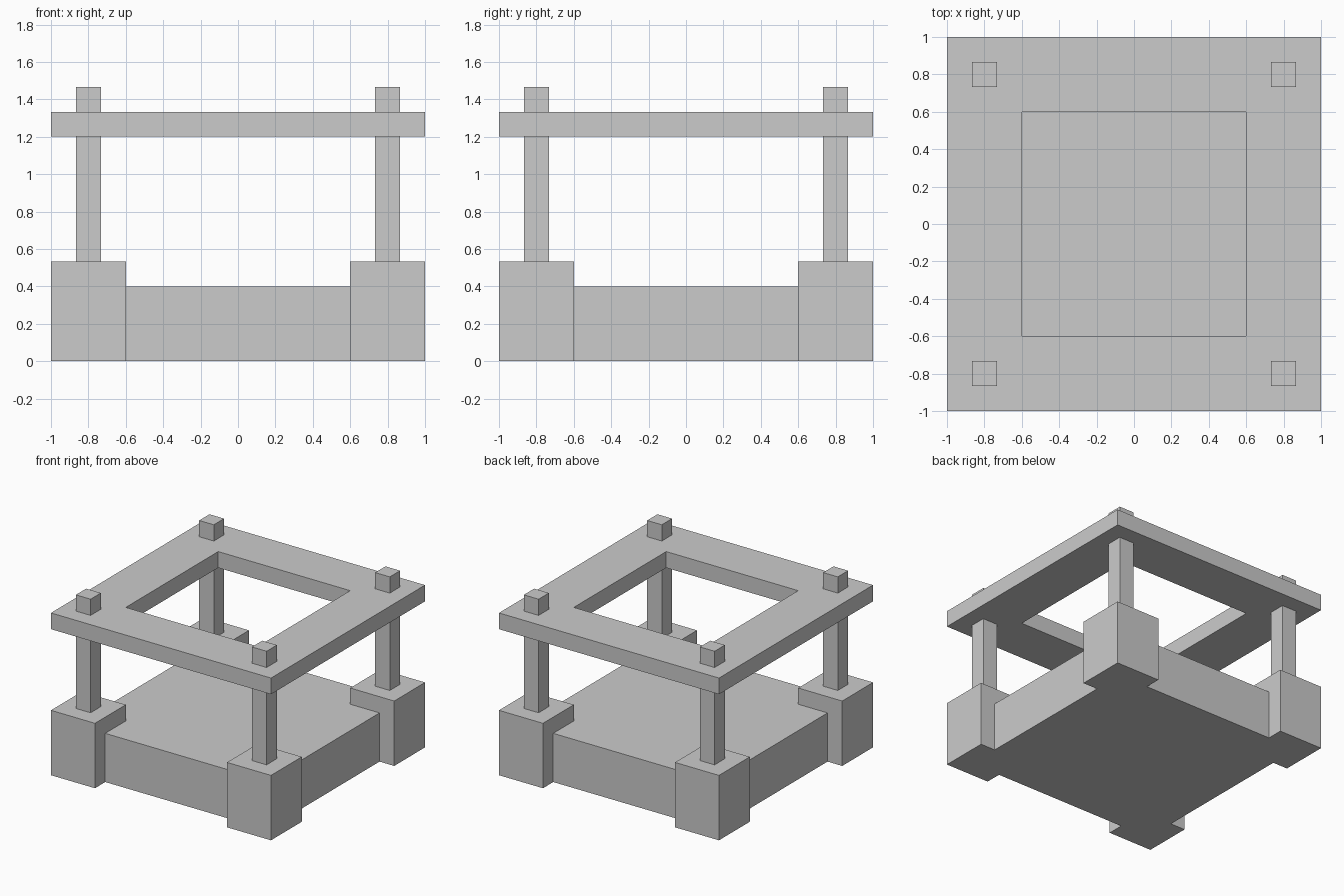
import bpy, bmesh

if "Cube" in bpy.data.objects:
    bpy.data.objects.remove(bpy.data.objects["Cube"])

U = 2 / 15  # base module of the design


def prism(name, rings, faces, z0, z1):
    """Extrude flat faces (indices into 2D points) from z0 to z1."""
    bm = bmesh.new()
    vs = [bm.verts.new((x, y, z0)) for x, y in rings]
    flat = [bm.faces.new([vs[i] for i in f]) for f in faces]
    ext = bmesh.ops.extrude_face_region(bm, geom=flat, use_keep_orig=True)
    for v in ext["geom"]:
        if isinstance(v, bmesh.types.BMVert):
            v.co.z = z1
    bmesh.ops.recalc_face_normals(bm, faces=bm.faces)
    me = bpy.data.meshes.new(name)
    bm.to_mesh(me)
    bm.free()
    ob = bpy.data.objects.new(name, me)
    bpy.context.collection.objects.link(ob)
    return ob


def square(h, cx=0, cy=0):
    return [(cx - h, cy - h), (cx + h, cy - h), (cx + h, cy + h), (cx - h, cy + h)]


# Base slab: a square notched at each corner where the blocks sit
a, b = 6.5 * U, 0.6
slab = [(-b, -a), (b, -a), (b, -b), (a, -b), (a, b), (b, b),
        (b, a), (-b, a), (-b, b), (-a, b), (-a, -b), (-b, -b)]
prism("base_slab", slab, [range(12)], 0, 3 * U)

# Corner blocks and the posts that rise through the top frame
for sx, side in ((-1, "left"), (1, "right")):
    for sy, end in ((-1, "front"), (1, "back")):
        c = (0.8 * sx, 0.8 * sy)
        prism(f"{end}_{side}_block", square(0.2, *c), [range(4)], 0, 4 * U)
        prism(f"{end}_{side}_post", square(U / 2, *c), [range(4)], 4 * U, 11 * U)

# Top frame with a square opening
prism("top_frame", square(1) + square(0.6),
      [(i, (i + 1) % 4, 4 + (i + 1) % 4, 4 + i) for i in range(4)], 9 * U, 10 * U)
